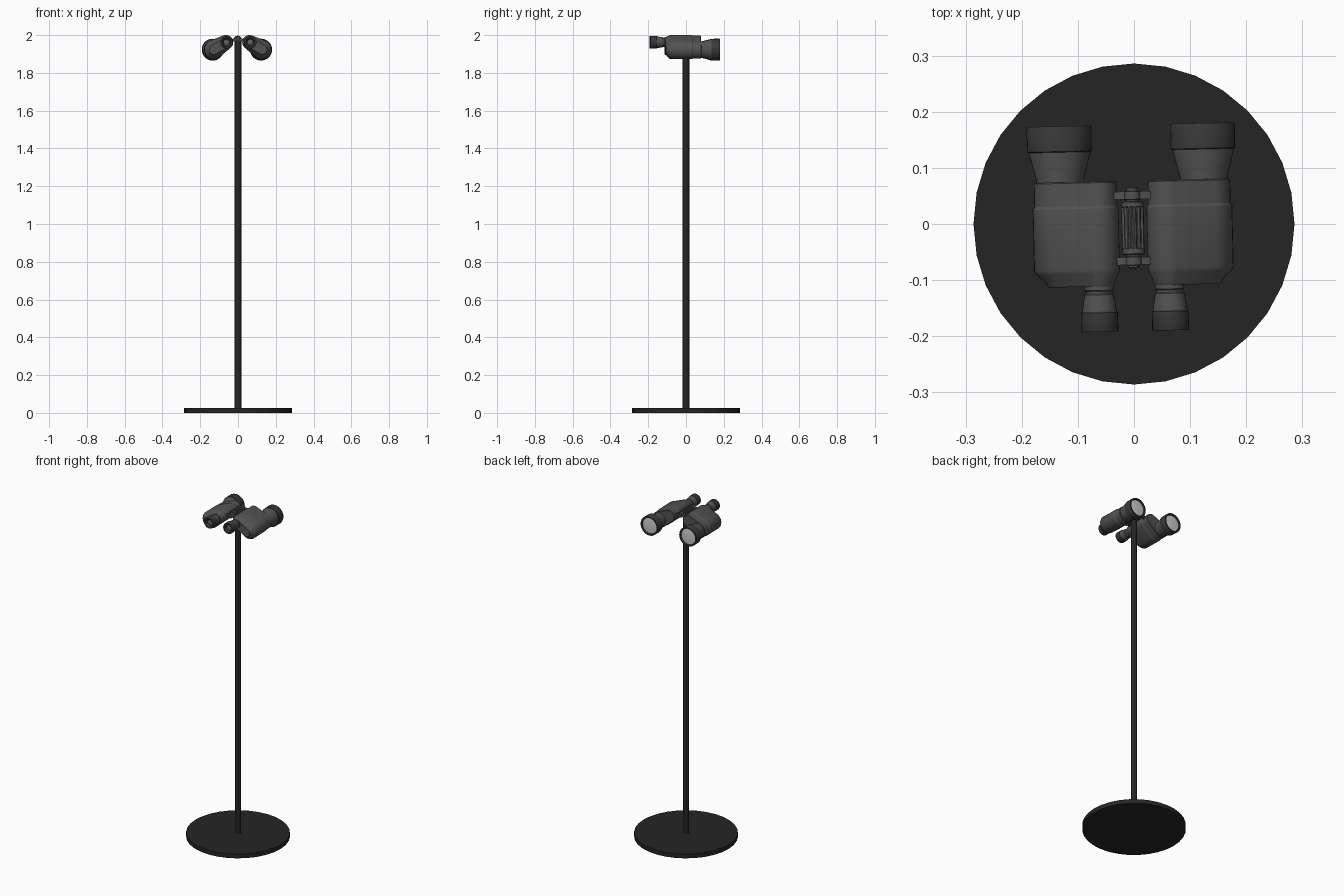
import bpy, bmesh, math
from mathutils import Matrix, Vector

if "Cube" in bpy.data.objects:
    bpy.data.objects.remove(bpy.data.objects["Cube"])

YAW = Matrix.Translation((-0.002, 0.0, 0)) @ Matrix.Rotation(math.radians(1.3), 4, 'Z')
IDENT = Matrix.Identity(4)


def mat(name, v):
    m = bpy.data.materials.new(name)
    m.diffuse_color = (v, v, v, 1)
    m.use_nodes = True
    m.node_tree.nodes["Principled BSDF"].inputs["Base Color"].default_value = m.diffuse_color
    return m


BODY, RUBBER = mat("body_grey", 0.085), mat("rubber_dark", 0.04)
STAND, LENS = mat("stand_black", 0.018), mat("lens_glass", 0.6)
EYE = mat("eye_glass", 0.12)


def finish(name, bm, m, xf=YAW):
    bmesh.ops.recalc_face_normals(bm, faces=bm.faces)
    bm.transform(xf)
    me = bpy.data.meshes.new(name)
    bm.to_mesh(me)
    bm.free()
    me.materials.append(m)
    ob = bpy.data.objects.new(name, me)
    bpy.context.collection.objects.link(ob)
    bpy.ops.object.select_all(action='DESELECT')
    ob.select_set(True)
    bpy.context.view_layer.objects.active = ob
    bpy.ops.object.shade_smooth_by_angle(angle=math.radians(30))
    return ob


def loft(name, rings, m, xf=YAW):
    """Skin a list of equal-length point rings and cap both ends."""
    bm = bmesh.new()
    vs = [[bm.verts.new(p) for p in ring] for ring in rings]
    n = len(vs[0])
    for a, b in zip(vs, vs[1:]):
        for i in range(n):
            j = (i + 1) % n
            bm.faces.new((a[i], a[j], b[j], b[i]))
    bm.faces.new(vs[0])
    bm.faces.new(vs[-1])
    return finish(name, bm, m, xf)


def lathe(name, cx, cz, profile, m, segs=28):
    """Turn (y, radius) pairs about an axis along y."""
    ang = [2 * math.pi * i / segs for i in range(segs)]
    loft(name, [[(cx + r * math.cos(a), y, cz + r * math.sin(a)) for a in ang]
                for y, r in profile], m)


def post(name, r, z0, z1, segs, m):
    ang = [2 * math.pi * i / segs for i in range(segs)]
    loft(name, [[(r * math.cos(a), r * math.sin(a), z) for a in ang] for z in (z0, z1)],
         m, IDENT)


def box(name, centre, size, tilt, m):
    bm = bmesh.new()
    bmesh.ops.create_cube(bm, size=1)
    xf = (Matrix.Translation(centre) @ Matrix.Rotation(tilt, 4, 'Y')
          @ Matrix.Diagonal((*size, 1)))
    finish(name, bm, m, YAW @ xf)


# stand
post("base_disc", 0.286, 0.0, 0.026, 32, STAND)
post("pole", 0.0175, 0.02, 1.968, 20, STAND)

OX, OZ, EX, EZ, HZ = 0.128, 1.923, 0.063, 1.962, 1.977


def body_ring(s, y, o1, o2):
    """Outline around the large outer circle and the small inner circle."""
    r1, r2 = 0.05, 0.038
    u = Vector((EX - OX, EZ - OZ))
    base, a = math.atan2(u.y, u.x), math.acos((r1 - r2) / u.length)
    pts = []
    for cx, cz, r, t0, t1 in ((OX, OZ, r1 + o1, a, 2 * math.pi - a),
                              (EX, EZ, r2 + o2, -a, a)):
        for i in range(15):
            t = base + t0 + (t1 - t0) * i / 14
            pts.append((s * (cx + r * math.cos(t)), y, cz + r * math.sin(t)))
    return pts


for s, side in ((-1, "left"), (1, "right")):
    # prism housing
    sections = [(0.077, -0.005, -0.005), (0.075, -0.003, -0.003), (0.034, -0.003, -0.003),
                (0.029, 0, 0), (-0.08, 0, 0), (-0.087, -0.004, -0.002),
                (-0.1, -0.019, -0.008), (-0.107, -0.022, -0.01), (-0.11, -0.025, -0.012)]
    loft(side + "_housing", [body_ring(s, *c) for c in sections], BODY)

    # objective barrel, rim and front lens
    lathe(side + "_objective_cone", s * OX, OZ,
          [(0.07, 0.043), (0.083, 0.043), (0.129, 0.055), (0.134, 0.055)], BODY)
    lathe(side + "_objective_rim", s * OX, OZ,
          [(0.13, 0.054), (0.132, 0.0575), (0.175, 0.058), (0.177, 0.057),
           (0.177, 0.049), (0.168, 0.047)], RUBBER)
    lathe(side + "_objective_lens", s * OX, OZ,
          [(0.166, 0.048), (0.17, 0.047), (0.172, 0.03), (0.173, 0.01)], LENS)

    # eyepiece tube, ring, rubber cup and lens
    lathe(side + "_eyepiece_tube", s * EX, EZ,
          [(-0.1, 0.026), (-0.117, 0.026), (-0.119, 0.024), (-0.123, 0.024),
           (-0.125, 0.0265), (-0.132, 0.0275), (-0.154, 0.031), (-0.157, 0.031)], BODY)
    lathe(side + "_eye_cup", s * EX, EZ,
          [(-0.155, 0.031), (-0.157, 0.0325), (-0.189, 0.033), (-0.191, 0.032),
           (-0.191, 0.024), (-0.18, 0.017)], RUBBER)
    lathe(side + "_eye_lens", s * EX, EZ,
          [(-0.178, 0.015), (-0.181, 0.014), (-0.183, 0.005)], EYE)

    # hinge arms reaching from the hub to the housing
    for y, end in ((0.051, "front"), (-0.066, "rear")):
        box(f"{side}_{end}_hinge_arm", (s * 0.021, y, HZ - 0.003), (0.034, 0.014, 0.014),
            s * math.radians(12), BODY)

# hinge rod with its two hubs
lathe("hinge_rod", 0, HZ,
      [(-0.079, 0.008), (-0.077, 0.01), (-0.074, 0.01), (-0.073, 0.015), (-0.059, 0.015),
       (-0.058, 0.011), (0.043, 0.011), (0.044, 0.015), (0.058, 0.015), (0.059, 0.01),
       (0.064, 0.01), (0.066, 0.008)], BODY, 20)


# ribbed focus wheel
def wheel_ring(y, depth, r=0.02):
    pts = []
    for i in range(48):
        a = 2 * math.pi * i / 48
        q = r - depth * (i % 4 < 2)
        pts.append((q * math.cos(a), y, HZ + q * math.sin(a)))
    return pts


loft("focus_wheel", [wheel_ring(y, d, r) for y, d, r in (
    (-0.055, 0, 0.018), (-0.053, 0, 0.02), (-0.044, 0, 0.02), (-0.043, 0.003, 0.02),
    (0.03, 0.003, 0.02), (0.031, 0, 0.02), (0.038, 0, 0.02), (0.04, 0, 0.018))], BODY)
